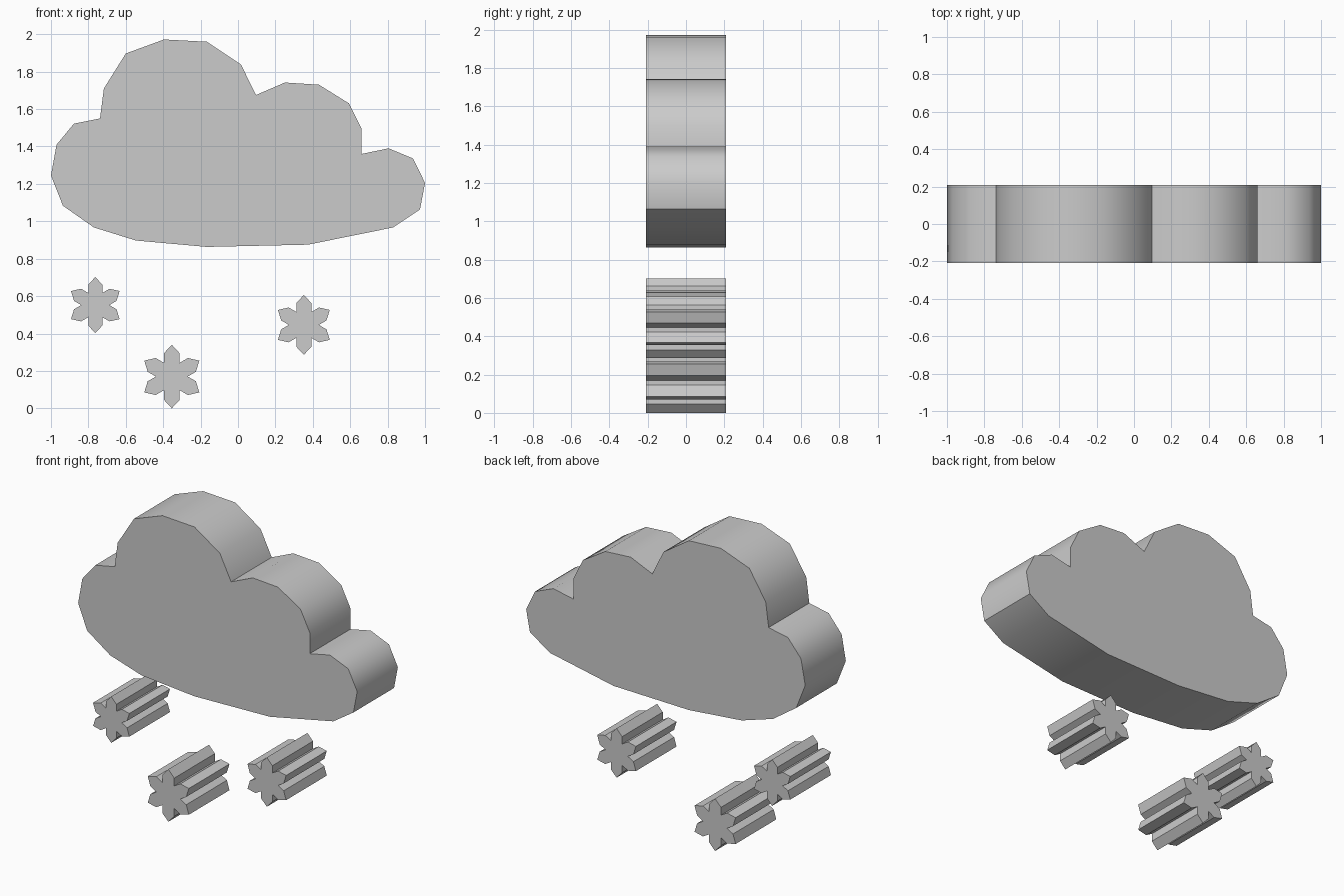
import bpy, bmesh, math

if "Cube" in bpy.data.objects:
    bpy.data.objects.remove(bpy.data.objects["Cube"])

HALF_DEPTH = 0.208


def extrude_outline(name, pts):
    """Prism from an x/z outline, running along y."""
    bm = bmesh.new()
    front = bm.faces.new([bm.verts.new((x, -HALF_DEPTH, z)) for x, z in pts])
    res = bmesh.ops.extrude_face_region(bm, geom=[front], use_keep_orig=True)
    back = [g for g in res["geom"] if isinstance(g, bmesh.types.BMVert)]
    bmesh.ops.translate(bm, verts=back, vec=(0, 2 * HALF_DEPTH, 0))
    bmesh.ops.recalc_face_normals(bm, faces=bm.faces)
    mesh = bpy.data.meshes.new(name)
    bm.to_mesh(mesh)
    bm.free()
    obj = bpy.data.objects.new(name, mesh)
    bpy.context.collection.objects.link(obj)
    return obj


# Cloud: puffy outline, clockwise from the left end
cloud = extrude_outline("cloud", [
    (-1.0, 1.245), (-0.97, 1.41), (-0.877, 1.522), (-0.738, 1.55),
    (-0.717, 1.71), (-0.6, 1.897), (-0.396, 1.972), (-0.166, 1.96),
    (0.016, 1.838), (0.096, 1.675),
    (0.251, 1.742), (0.433, 1.73), (0.594, 1.63), (0.66, 1.496), (0.66, 1.36),
    (0.805, 1.39), (0.936, 1.336), (1.0, 1.205), (0.973, 1.063), (0.829, 0.967),
    (0.374, 0.875), (-0.166, 0.863), (-0.545, 0.897), (-0.77, 0.967),
    (-0.936, 1.083)])
bpy.context.view_layer.objects.active = cloud
cloud.select_set(True)
bpy.ops.object.shade_smooth_by_angle(angle=math.radians(45))


# Snowflakes: six pointed arms, each a tip, a shoulder and a valley
def snowflake(name, cx, cz, r):
    w = 0.25 * r
    arm = [(-w, 0.73 * r), (0, r), (w, 0.73 * r), (w, w * math.sqrt(3))]
    pts = []
    for i in range(6):
        c, s = math.cos(i * math.pi / 3), math.sin(i * math.pi / 3)
        pts += [(cx + x * c + z * s, cz - x * s + z * c) for x, z in arm]
    extrude_outline(name, pts)


snowflake("snowflake_left", -0.763, 0.552, 0.15)
snowflake("snowflake_middle", -0.354, 0.17, 0.17)
snowflake("snowflake_right", 0.352, 0.446, 0.16)
